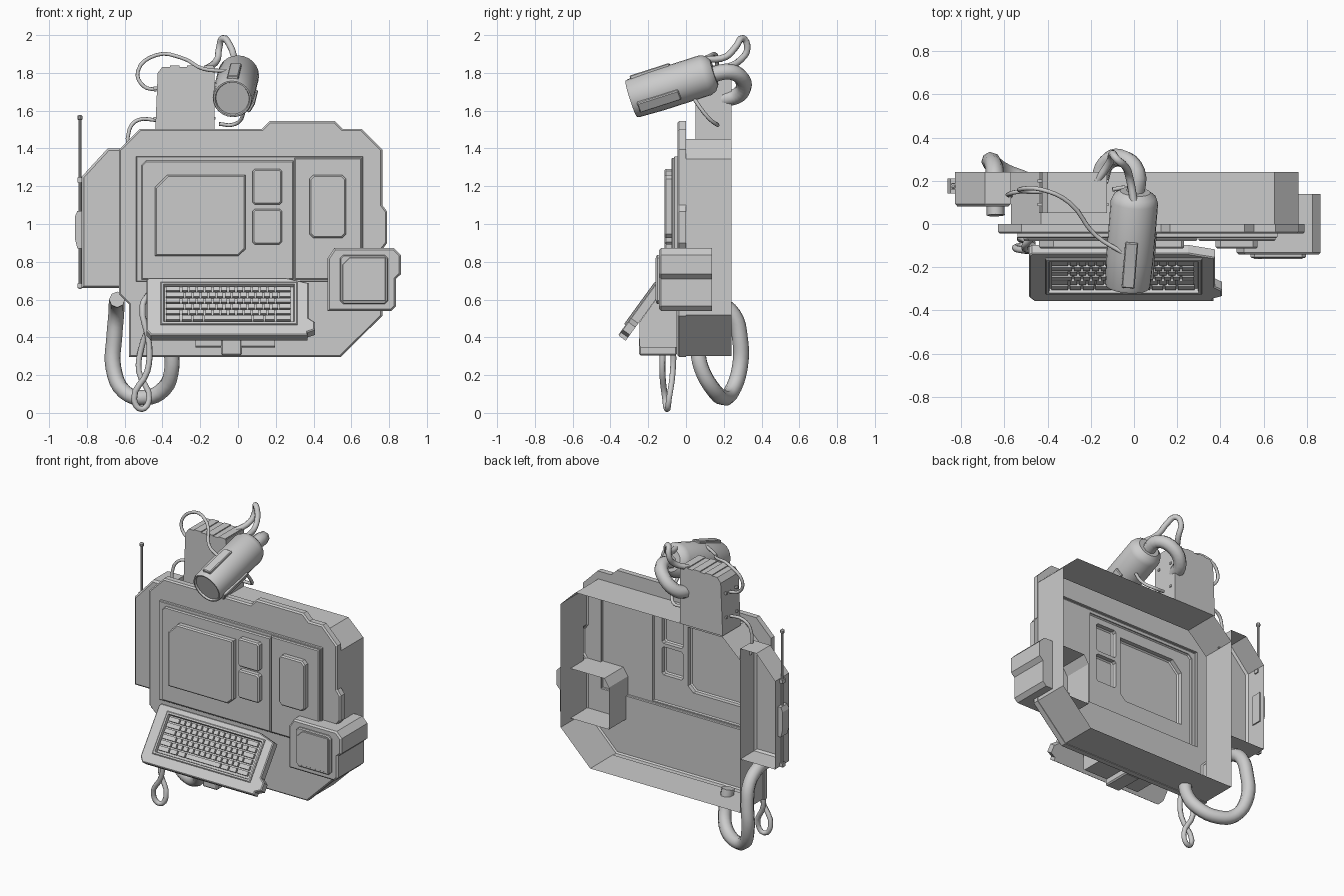
import bpy, bmesh, math
from mathutils import Vector, Matrix

if "Cube" in bpy.data.objects:
    bpy.data.objects.remove(bpy.data.objects["Cube"])


def finish(name, bm, mat=None, smooth=False):
    me = bpy.data.meshes.new(name)
    bm.to_mesh(me)
    bm.free()
    ob = bpy.data.objects.new(name, me)
    bpy.context.collection.objects.link(ob)
    if mat:
        ob.matrix_world = mat
    if smooth:
        bpy.ops.object.select_all(action='DESELECT')
        bpy.context.view_layer.objects.active = ob
        ob.select_set(True)
        bpy.ops.object.shade_smooth_by_angle(angle=math.radians(35))
    return ob


def ccw(p):
    area = sum(a[0] * b[1] - b[0] * a[1] for a, b in zip(p, p[1:] + p[:1]))
    return p if area > 0 else p[::-1]


def inset(p, d):
    """Mitred inward offset of a counter-clockwise outline."""
    out = []
    for i in range(len(p)):
        a, b, c = (Vector(p[k % len(p)]) for k in (i - 1, i, i + 1))
        u, v = (b - a).normalized(), (c - b).normalized()
        n1, n2 = Vector((-u.y, u.x)), Vector((-v.y, v.x))
        out.append(b + (n1 + n2) * d / (1 + n1.dot(n2)))
    return out


def cut_rect(x0, x1, z0, z1, c=0.0):
    if c == 0:
        return [(x0, z0), (x1, z0), (x1, z1), (x0, z1)]
    return [(x0 + c, z0), (x1 - c, z0), (x1, z0 + c), (x1, z1 - c),
            (x1 - c, z1), (x0 + c, z1), (x0, z1 - c), (x0, z0 + c)]


def fill(bm, loops, y, normal):
    edges = []
    for lp in loops:
        vs = [bm.verts.new((q[0], y, q[1])) for q in lp]
        edges += [bm.edges.new((vs[i - 1], vs[i])) for i in range(len(vs))]
    bmesh.ops.triangle_fill(bm, use_beauty=True, edges=edges, normal=normal)


def shell(name, outline, rings, holes=(), cap=True, back=False, back_hole=None, mat=None):
    """Panel shell from an x-z outline; rings are (inset, y) running back to front."""
    p = ccw(outline)
    bm = bmesh.new()
    rows = [[bm.verts.new((q[0], y, q[1])) for q in inset(p, d)] for d, y in rings]
    n = len(p)
    for a, b in zip(rows, rows[1:]):
        for i in range(n):
            j = (i + 1) % n
            bm.faces.new((a[i], a[j], b[j], b[i]))
    if cap:
        if holes:
            fill(bm, [inset(p, rings[-1][0])] + [ccw(h) for h in holes], rings[-1][1], (0, -1, 0))
        else:
            bm.faces.new(rows[-1])
    if back_hole:
        fill(bm, [p, back_hole], rings[0][1], (0, 1, 0))
    elif back:
        bm.faces.new(rows[0][::-1])
    bmesh.ops.remove_doubles(bm, verts=bm.verts, dist=1e-5)
    return finish(name, bm, mat)


def boxes(name, items, mat=None, bevel=0.0):
    """Several boxes (x0,x1,y0,y1,z0,z1) in one mesh."""
    bm = bmesh.new()
    for x0, x1, y0, y1, z0, z1 in items:
        m = Matrix.Translation(((x0 + x1) / 2, (y0 + y1) / 2, (z0 + z1) / 2)) @ \
            Matrix.Diagonal((x1 - x0, y1 - y0, z1 - z0, 1))
        bmesh.ops.create_cube(bm, size=1, matrix=m)
    if bevel:
        bmesh.ops.bevel(bm, geom=bm.edges[:], offset=bevel, segments=1, affect='EDGES')
    return finish(name, bm, mat)


def lathe(name, profile, mat, seg=24):
    """Profile of (radius, z) spun about local z; closed at both ends."""
    bm = bmesh.new()
    rows = [[bm.verts.new((r * math.cos(t), r * math.sin(t), z))
             for t in (2 * math.pi * k / seg for k in range(seg))] for r, z in profile]
    for a, b in zip(rows, rows[1:]):
        for i in range(seg):
            j = (i + 1) % seg
            bm.faces.new((a[i], a[j], b[j], b[i]))
    bm.faces.new(rows[0][::-1])
    bm.faces.new(rows[-1])
    return finish(name, bm, mat, True)


def cable(name, pts, r):
    cu = bpy.data.curves.new(name, 'CURVE')
    cu.dimensions = '3D'
    cu.bevel_depth, cu.bevel_resolution, cu.resolution_u = r, 2, 4
    cu.use_fill_caps = True
    sp = cu.splines.new('BEZIER')
    sp.bezier_points.add(len(pts) - 1)
    for b, q in zip(sp.bezier_points, pts):
        b.co = q
        b.handle_left_type = b.handle_right_type = 'AUTO'
    bpy.context.collection.objects.link(bpy.data.objects.new(name, cu))


# stepped panels and screens on the front
big = [(-.44, .83), (.0, .83), (.04, .867), (.04, 1.26), (-.373, 1.26), (-.44, 1.193)]
small = [cut_rect(.077, .232, 1.103, 1.292, .012), cut_rect(.077, .232, .892, 1.08, .012)]
side = cut_rect(.378, .572, .925, 1.26, .022)
base = cut_rect(-.54, .663, .695, 1.358)
inner = [(-.512, .705), (.294, .705), (.294, 1.335), (-.488, 1.335), (-.512, 1.311)]
shell("base_panel", base, [(0, -.045), (0, -.06), (.004, -.064)], holes=[inner])
shell("main_panel", inner, [(0, -.064), (0, -.07), (.006, -.078)], holes=[big] + small)
shell("side_panel", cut_rect(.298, .655, .705, 1.35), [(0, -.064), (0, -.072), (.006, -.078)])
for nm, o in (("main_screen", big), ("upper_screen", small[0]),
              ("lower_screen", small[1]), ("side_screen", side)):
    shell(nm, o, [(0, -.078), (0, -.106), (.008, -.114)])

# front plate with flange, and the open-backed casing
plate = [(-.577, .296), (.544, .296), (.764, .514), (.764, .866), (.79, .90), (.79, 1.066),
         (.764, 1.10), (.764, 1.394), (.655, 1.503), (.555, 1.503), (.512, 1.545), (.167, 1.545),
         (.125, 1.503), (-.52, 1.503), (-.63, 1.394), (-.63, .627), (-.577, .574)]
casing = [(-.57, .3), (.542, .3), (.761, .517), (.761, 1.345), (.65, 1.45), (-.43, 1.45), (-.57, 1.32)]
shell("front_plate", plate, [(0, 0), (0, -.036), (.009, -.045)], holes=[base], back_hole=casing)
shell("casing", casing, [(0, .24), (0, 0)], cap=False)

# left side box, latch and antenna
shell("side_box", [(-.828, .66), (-.57, .66), (-.57, 1.40), (-.69, 1.40), (-.828, 1.25)],
      [(0, .24), (0, .093), (.012, .08)])
shell("side_latch", [(-.82, .87), (-.82, 1.07), (-.85, 1.07), (-.863, 1.04), (-.863, .92), (-.85, .87)],
      [(0, .21), (0, .14)], back=True)
lathe("antenna", [(.008, .655), (.008, 1.55), (.013, 1.555), (.013, 1.572), (.006, 1.578)],
      Matrix.Translation((-.837, .175, 0)), 10)
boxes("antenna_clips", [(-.85, -.82, .16, .19, z, z + .025) for z in (.66, 1.22)])

# right pod with framed face; its back is closed outside the casing
pod = [(.475, .54), (.812, .54), (.837, .565), (.837, .71), (.863, .735), (.863, .835), (.825, .873),
       (.51, .873), (.475, .82)]
shell("pod", pod, [(0, .138), (0, -.132), (.01, -.142)])
shell("pod_back", [(.761, .54)] + pod[1:7] + [(.761, .873)], [(0, .138), (0, .13)], cap=False, back=True)
shell("pod_face", cut_rect(.54, .795, .577, .837, .018), [(0, -.142), (0, -.152), (.006, -.158)])
shell("pod_screen", [(.552, .59), (.782, .59), (.782, .824), (.59, .824), (.552, .786)],
      [(0, -.156), (.004, -.162)])

# keyboard mount: wedge profile in y-z swept across x
turn = Matrix.Rotation(math.radians(90), 4, 'Z')
shell("keyboard_mount", [(-.047, .345), (-.235, .345), (-.245, .355), (-.245, .482), (-.12, .655), (-.047, .655)],
      [(0, .225), (0, -.195)], back=True, mat=turn)
boxes("keyboard_clip", [(-.09, .02, -.25, -.047, .305, .40)], bevel=.008)

# tilted keyboard, built upright with its top edge at local z = 0
tilt = Matrix.Translation((0, -.097, .688)) @ Matrix.Rotation(math.radians(-36), 4, 'X')
deck = [(-.472, 0), (-.485, -.015), (-.485, -.345), (-.46, -.378), (.368, -.378),
        (.368, -.357), (.407, -.34), (.407, -.29), (.375, -.265), (.375, -.035), (.25, 0)]
tray = cut_rect(-.41, .315, -.312, -.035)
shell("keyboard_deck", deck, [(0, 0), (0, -.045), (.006, -.05)], holes=[tray], back=True, mat=tilt)
shell("keyboard_tray", tray, [(0, -.05), (0, -.055), (.005, -.059), (.016, -.059), (.02, -.038)], mat=tilt)
keys = []
for r in range(6):
    z1 = -.063 - r * .0375
    widths = [.085] + [.0415] * 12 + [.085] if r < 5 else [.085, .06, .06, .26, .06, .06, .085]
    if r % 2 and r < 5:
        widths[0], widths[-1] = .105, .065
    x = -.382
    for w in widths:
        keys.append((x, x + w - .009, -.055, -.034, z1 - .028, z1))
        x += w
boxes("keys", keys, tilt)

# mast bracket on top, with low ribs and bolts
shell("mast", [(-.44, 1.45), (-.125, 1.45), (-.125, 1.832), (-.40, 1.832), (-.425, 1.80)],
      [(0, .24), (0, .05)], back=True)
boxes("mast_ribs", [(x, x + .05, .05, .24, 1.8, 1.838) for x in (-.36, -.27, -.18)])
for i, (y, z) in enumerate([(.09, 1.72), (.2, 1.72), (.09, 1.56), (.2, 1.56)]):
    boxes("mast_bolt_%d" % i, [(-.447, -.118, y - .007, y + .007, z - .007, z + .007)])

# lamp-like camera barrel, aimed forward and down
front, rear = Vector((-.03, -.29, 1.662)), Vector((.005, .14, 1.80))
L = (rear - front).length
zx = (rear - front).normalized()
xx = Vector((1, 0, 0))
xx = (xx - zx * xx.dot(zx)).normalized()
yy = zx.cross(xx)
up = 1 if yy.z > 0 else -1
aim = Matrix.Translation(front) @ Matrix((xx, yy, zx)).transposed().to_4x4()
lathe("camera_barrel", [(.088, .012), (.092, 0), (.1, 0), (.105, .012), (.11, .15), (.11, L - .04),
                        (.098, L - .01), (.07, L + .01)], aim)
for nm, ang, z0, z1 in (("top_strip", 90, .03, .25), ("right_strip", -30, .03, .26)):
    boxes("camera_" + nm, [(.09, .12, -.03, .03, z0, z1)],
          aim @ Matrix.Rotation(math.radians(ang * up), 4, 'Z'), bevel=.005)

# cables
cable("camera_hose", [(.005, .13, 1.79), (.01, .24, 1.805), (-.06, .305, 1.75), (-.13, .28, 1.685),
                      (-.16, .2, 1.66)], .042)
cable("camera_cord", [(0, .1, 1.87), (-.02, .21, 1.885), (-.04, .265, 1.94), (-.08, .3, 1.983),
                      (-.1, .325, 1.93), (-.11, .29, 1.87), (-.17, .2, 1.82)], .018)
cable("camera_wire", [(-.04, -.14, 1.81), (-.18, -.05, 1.82), (-.3, .1, 1.88), (-.43, .16, 1.895),
                      (-.53, .16, 1.81), (-.5, .15, 1.73), (-.43, .15, 1.71)], .01)
cable("mast_wire_left", [(-.43, .15, 1.55), (-.53, .15, 1.55), (-.575, .14, 1.5), (-.57, .13, 1.32)], .01)
cable("mast_wire_right", [(-.1, .16, 1.53), (-.03, .165, 1.525), (.02, .12, 1.56), (.02, .03, 1.68)], .01)
cable("bottom_hose", [(-.64, .04, .6), (-.642, .16, .585), (-.645, .25, .52), (-.655, .285, .4), (-.66, .285, .24),
                      (-.6, .24, .11), (-.5, .2, .08), (-.39, .14, .13), (-.35, .08, .24), (-.355, .06, .34)], .042)
cable("keyboard_cord", [(-.47, -.06, .63), (-.505, -.1, .57), (-.47, -.12, .36), (-.48, -.125, .22),
                        (-.55, -.11, .075), (-.51, -.1, .02), (-.47, -.09, .075), (-.525, -.07, .22),
                        (-.51, -.07, .35), (-.47, -.1, .46)], .016)
